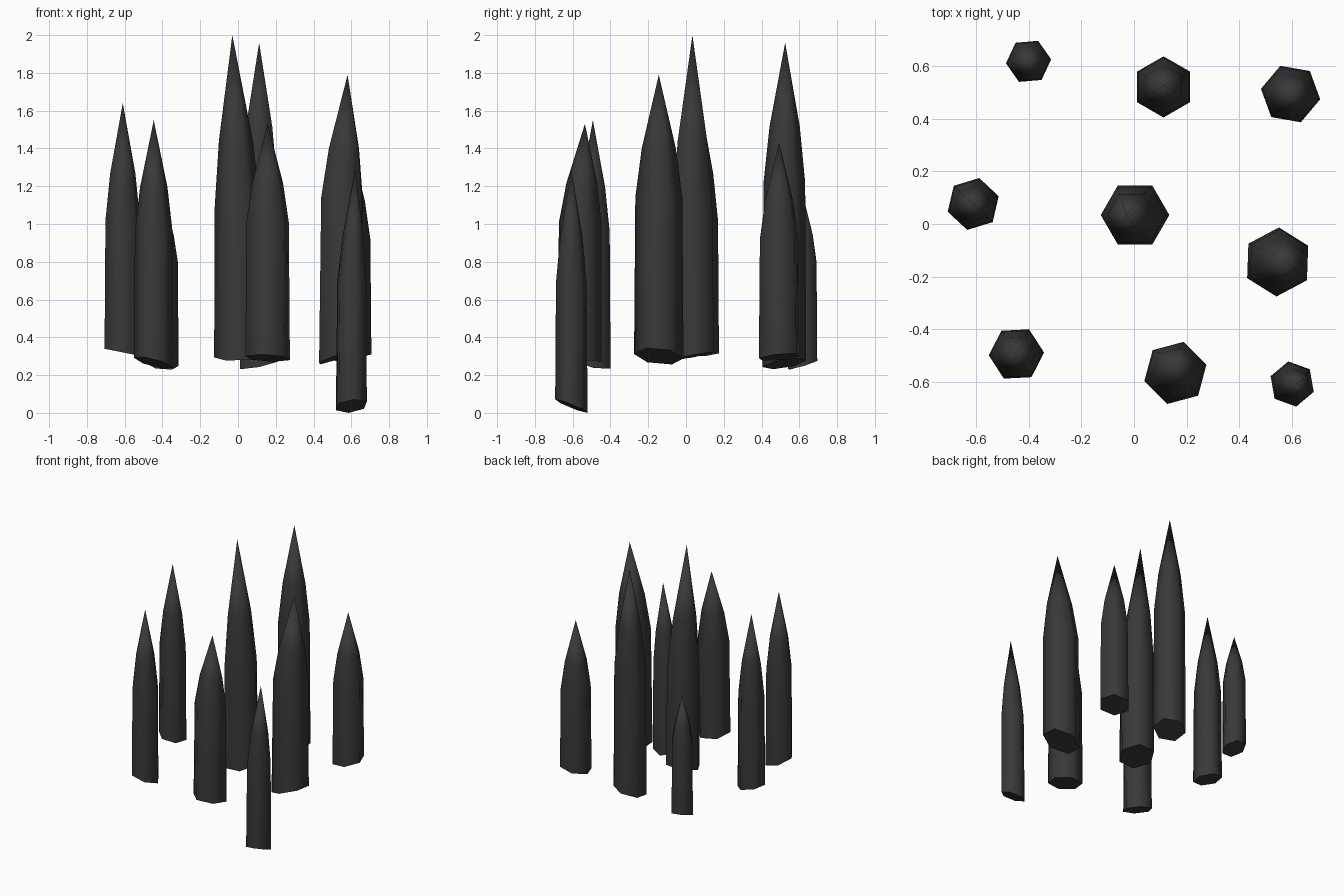
import bpy, bmesh, math

if "Cube" in bpy.data.objects:
    bpy.data.objects.remove(bpy.data.objects["Cube"])

mat = bpy.data.materials.new("dark_stone")
mat.diffuse_color = (0.04, 0.04, 0.04, 1)
mat.use_nodes = True
mat.node_tree.nodes["Principled BSDF"].inputs["Base Color"].default_value = mat.diffuse_color

SIDES = 6


def crystal(name, x, y, r, rot, tip, base, shoulder):
    """Six-sided column with slanted foot, slight taper and a two-step point."""
    dx, dy, top = tip
    foot, sx, sy = base
    bm = bmesh.new()

    def ring(scale, z, shift=0.0, slope=False):
        verts = []
        for i in range(SIDES):
            a = math.radians(rot + 360 / SIDES * i)
            px, py = r * scale * math.cos(a), r * scale * math.sin(a)
            tilt = sx * px + sy * py if slope else 0
            verts.append(bm.verts.new((x + px + dx * shift, y + py + dy * shift, z + tilt)))
        return verts

    rings = [ring(1.0, foot, slope=True),
             ring(0.95, shoulder, 0.15),
             ring(0.69, shoulder + 0.4 * (top - shoulder), 0.45)]
    apex = bm.verts.new((x + dx, y + dy, top))
    bm.faces.new(rings[0][::-1])
    for i in range(SIDES):
        j = (i + 1) % SIDES
        for lo, hi in zip(rings, rings[1:]):
            bm.faces.new((lo[i], lo[j], hi[j], hi[i]))
        bm.faces.new((rings[2][i], rings[2][j], apex))
    me = bpy.data.meshes.new(name)
    bm.to_mesh(me)
    bm.free()
    me.materials.append(mat)
    ob = bpy.data.objects.new(name, me)
    bpy.context.collection.objects.link(ob)
    bpy.ops.object.select_all(action='DESELECT')
    ob.select_set(True)
    bpy.context.view_layer.objects.active = ob
    bpy.ops.object.shade_smooth_by_angle(angle=math.radians(62))


# back row: centre, radius, turn, tip (offset, height), foot (height, slopes), shoulder
crystal("crystal_back_left", -0.40, 0.617, 0.086, 5, (0, 0, 1.16), (0.255, -0.1, 0.3), 0.80)
crystal("crystal_back_middle", 0.112, 0.52, 0.116, 30, (0, 0.005, 1.96), (0.26, 0.2, 0.15), 1.22)
crystal("crystal_back_right", 0.594, 0.493, 0.114, 50, (0, 0, 1.43), (0.295, 0.15, 0.1), 0.92)
# middle row
crystal("crystal_left", -0.61, 0.076, 0.101, 17, (0, 0, 1.64), (0.32, -0.2, 0), 1.02)
crystal("crystal_centre", 0.004, 0.034, 0.130, 0, (-0.034, 0, 2.0), (0.30, 0.05, 0.18), 1.07)
crystal("crystal_right", 0.545, -0.144, 0.131, 28, (0.035, 0, 1.79), (0.30, 0.33, -0.1), 1.14)
# front row
crystal("crystal_front_left", -0.446, -0.493, 0.105, 3, (0, 0, 1.55), (0.265, -0.25, -0.2), 0.96)
crystal("crystal_front_middle", 0.157, -0.565, 0.122, 15, (0, 0.03, 1.53), (0.29, -0.05, -0.15), 1.01)
crystal("crystal_front_right", 0.60, -0.607, 0.087, 40, (0.02, 0, 1.29), (0.036, 0.12, -0.4), 0.69)
